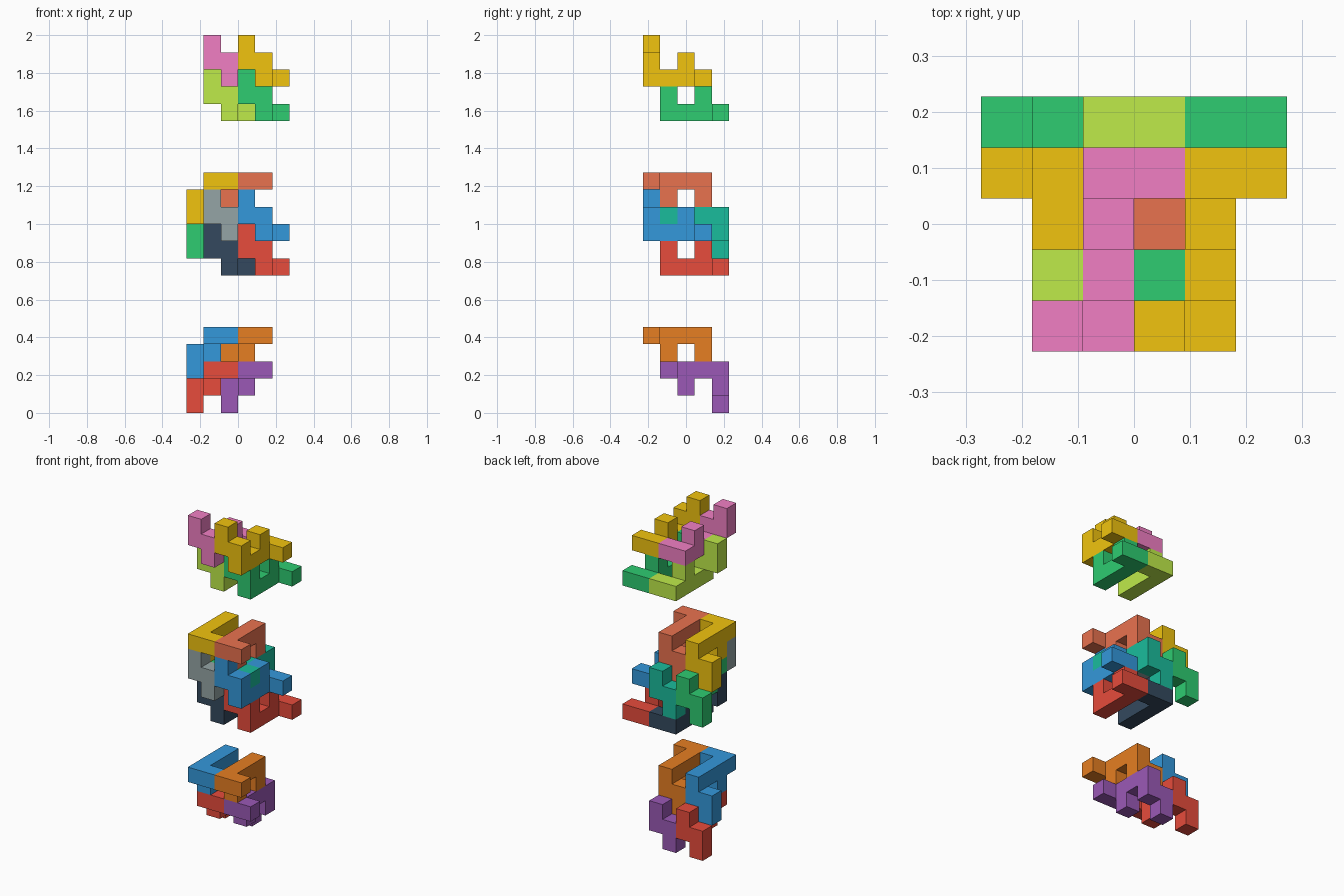
import bpy, bmesh
from mathutils import Vector

if "Cube" in bpy.data.objects:
    bpy.data.objects.remove(bpy.data.objects["Cube"])

U = 2 / 22                      # edge length of one unit cube
HALF = Vector((3, 2.5, 0))      # grid offset that centres the model in x and y

# One nine-cube burr piece: a bar, a foot, two pegs and a hook
BAR = [(1, y, 0) for y in range(4)]
PIECE = BAR + [(2, 3, 0), (1, 0, 1), (1, 2, 1), (0, 0, 1), (0, 0, 2)]
# The same piece turned half a revolution about x
TURNED = [(x, 3 - y, 2 - z) for x, y, z in PIECE]

COLOURS = {
    "yellow": "F1C40F", "pink": "F17FC4", "green": "2ECC71", "lime": "BFEB4A",
    "blue": "3498DB", "grey": "95A5A6", "red": "E74C3C", "slate": "34495E",
    "coral": "E9724F", "teal": "1ABC9C", "orange": "E67E22", "purple": "9B59B6",
}


def material(name):
    mat = bpy.data.materials.get(name)
    if mat is None:
        mat = bpy.data.materials.new(name)
        h = COLOURS[name]
        rgb = [(int(h[i:i + 2], 16) / 255) for i in (0, 2, 4)]
        mat.diffuse_color = [((c + 0.055) / 1.055) ** 2.4 for c in rgb] + [1]
        mat.use_nodes = True
        mat.node_tree.nodes["Principled BSDF"].inputs["Base Color"].default_value = mat.diffuse_color
    return mat


def build_piece(name, cells, origin, colour):
    """Outer skin of a set of unit cubes, with coplanar faces merged."""
    cells, bm = set(cells), bmesh.new()
    for cell in cells:
        for axis in range(3):
            for side in (0, 1):
                nb = list(cell)
                nb[axis] += 2 * side - 1
                if tuple(nb) in cells:
                    continue
                b, c = (axis + 1) % 3, (axis + 2) % 3
                quad = []
                for db, dc in ((0, 0), (1, 0), (1, 1), (0, 1)):
                    p = Vector(cell)
                    p[axis] += side
                    p[b] += db
                    p[c] += dc
                    quad.append(bm.verts.new(p * U))
                bm.faces.new(quad if side else quad[::-1])
    bmesh.ops.remove_doubles(bm, verts=bm.verts, dist=U / 100)
    bmesh.ops.dissolve_limit(bm, angle_limit=0.01, verts=bm.verts, edges=bm.edges)
    mesh = bpy.data.meshes.new(name)
    bm.to_mesh(mesh)
    bm.free()
    mesh.materials.append(material(colour))
    obj = bpy.data.objects.new(name, mesh)
    obj.location = (Vector(origin) - HALF) * U
    bpy.context.collection.objects.link(obj)


def half(prefix, cells, low, near_step, far_step, colours):
    """Four interlocked pieces: two columns in x, two layers in y."""
    for j, step in enumerate((near_step, far_step)):
        for i, side in enumerate(("left", "right")):
            layer = ("front", "back")[j]
            x = i * 2 + (1 if cells is PIECE else 0)
            build_piece(f"{prefix}_{layer}_{side}_piece", cells,
                        (x, j, low + step), colours[2 * j + i])


# Separated upper half of the puzzle
half("raised", PIECE, 17, 2, 0, ("pink", "yellow", "lime", "green"))
# Separated lower half
half("lowered", TURNED, 0, 2, 0, ("blue", "orange", "red", "purple"))
# Assembled puzzle in the middle: both halves interlocked
half("assembled_bottom", PIECE, 8, 2, 0, ("grey", "blue", "slate", "red"))
half("assembled_top", TURNED, 9, 2, 0, ("yellow", "coral", "green", "teal"))
